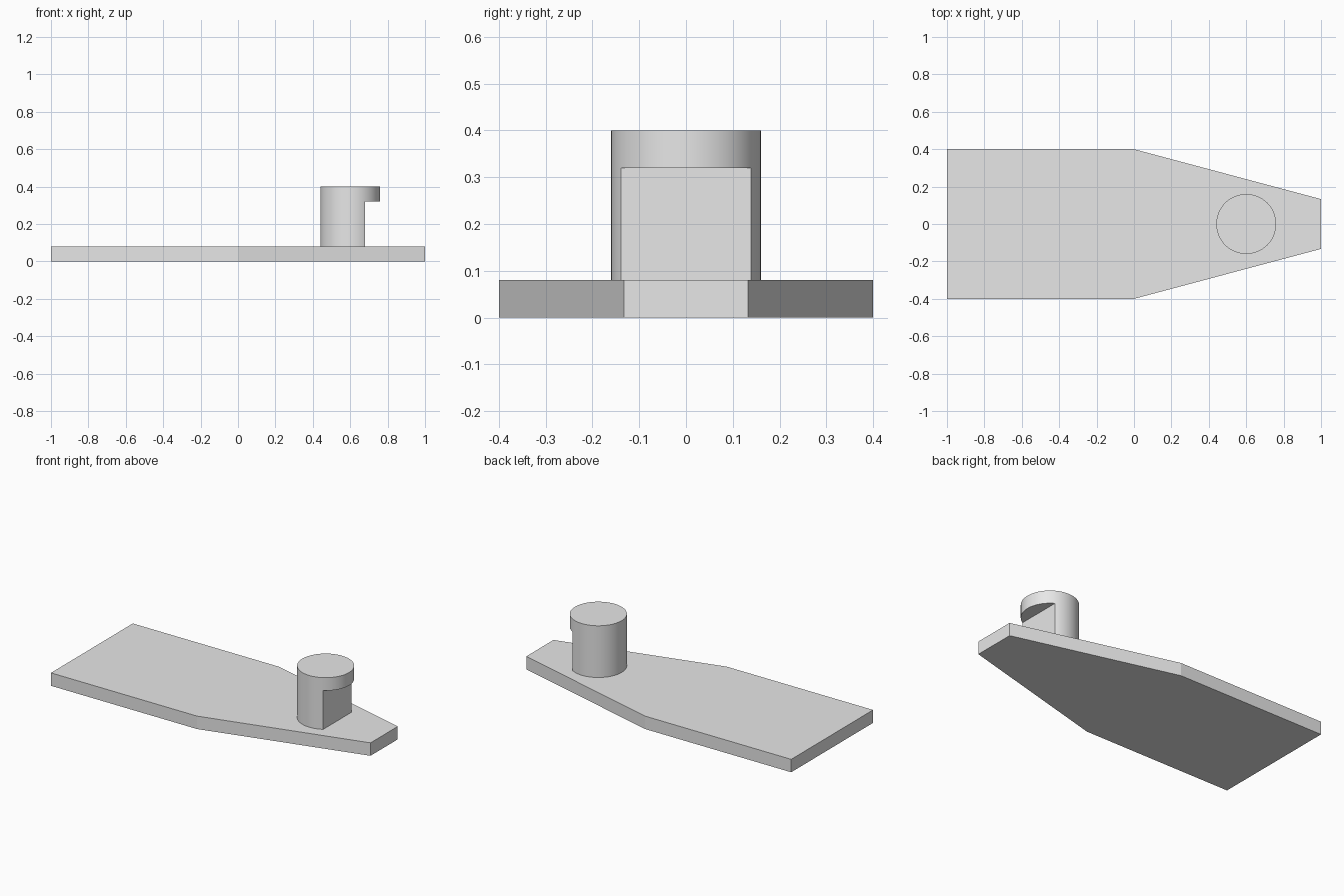
import bpy, bmesh

if "Cube" in bpy.data.objects:
    bpy.data.objects.remove(bpy.data.objects["Cube"])

grey = bpy.data.materials.new("light grey")
grey.diffuse_color = (0.8, 0.8, 0.8, 1)
grey.use_nodes = True
grey.node_tree.nodes["Principled BSDF"].inputs["Base Color"].default_value = grey.diffuse_color


def prism(name, outline, z0, z1):
    """Extrude a flat outline from z0 up to z1."""
    bm = bmesh.new()
    face = bm.faces.new([bm.verts.new((x, y, z0)) for x, y in outline])
    top = bmesh.ops.extrude_face_region(bm, geom=[face])["geom"]
    bmesh.ops.translate(bm, vec=(0, 0, z1 - z0),
                        verts=[v for v in top if isinstance(v, bmesh.types.BMVert)])
    bmesh.ops.recalc_face_normals(bm, faces=bm.faces)
    mesh = bpy.data.meshes.new(name)
    bm.to_mesh(mesh)
    bm.free()
    mesh.materials.append(grey)
    obj = bpy.data.objects.new(name, mesh)
    bpy.context.collection.objects.link(obj)
    return obj


# Flat plate, tapering towards the +x end
half = [(-1, -0.4), (0, -0.4), (1, -0.133)]
prism("base_plate", half + [(x, -y) for x, y in reversed(half)], 0, 0.08)

# Round post standing on the plate
bpy.ops.mesh.primitive_cylinder_add(vertices=96, radius=0.16, depth=0.32,
                                    location=(0.6, 0, 0.24))
post = bpy.context.object
post.name = "hook_post"
post.data.materials.append(grey)

# Notch cut under the post's overhanging lip
cutter = prism("notch_cutter", [(0.68, -0.3), (0.9, -0.3), (0.9, 0.3), (0.68, 0.3)],
               0.0, 0.32)
cutter.hide_render = True
notch = post.modifiers.new("notch", "BOOLEAN")
notch.operation = "DIFFERENCE"
notch.solver = "EXACT"
notch.object = cutter
bpy.ops.object.modifier_apply(modifier=notch.name)
bpy.data.objects.remove(cutter)

# Round wall smooth, caps and notch edges sharp
bpy.ops.object.shade_smooth_by_angle(angle=0.5)
